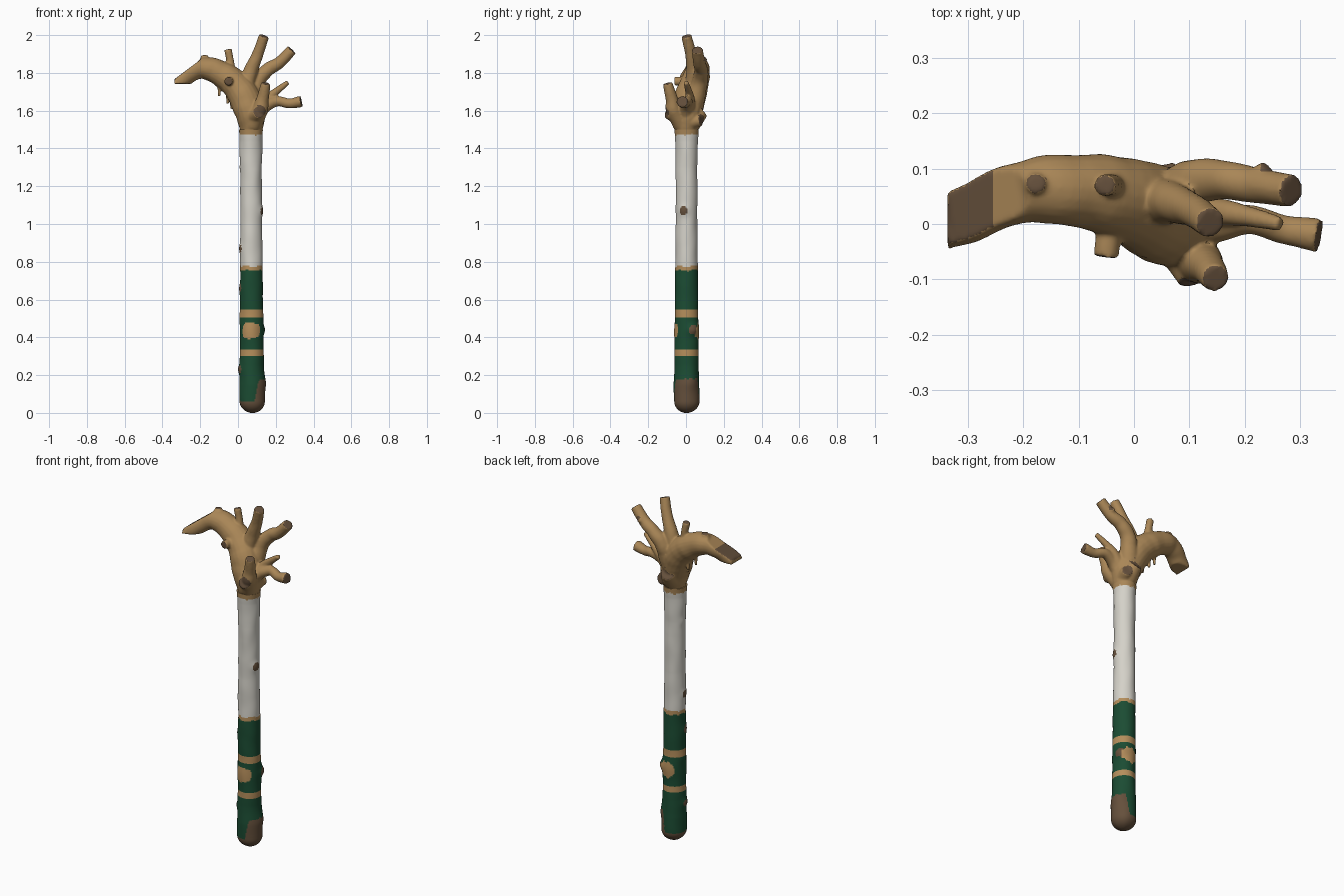
import bpy, bmesh, math, random
from mathutils import Vector, noise

if "Cube" in bpy.data.objects:
    bpy.data.objects.remove(bpy.data.objects["Cube"])

random.seed(3)


def material(name, rgb):
    m = bpy.data.materials.new(name)
    m.diffuse_color = (*rgb, 1)
    m.use_nodes = True
    m.node_tree.nodes["Principled BSDF"].inputs["Base Color"].default_value = m.diffuse_color
    return m


TAN, BROWN, WHITE, GREEN, BAND = range(5)
MATS = [material("bare wood tan", (0.40, 0.24, 0.095)),
        material("cut wood brown", (0.13, 0.08, 0.045)),
        material("white paint", (0.66, 0.64, 0.58)),
        material("green paint", (0.011, 0.072, 0.033)),
        material("band ochre", (0.46, 0.27, 0.105))]


def make_object(name, bm):
    me = bpy.data.meshes.new(name)
    bm.to_mesh(me)
    bm.free()
    ob = bpy.data.objects.new(name, me)
    bpy.context.collection.objects.link(ob)
    return ob


def finish(me):
    for m in MATS:
        me.materials.append(m)
    me.polygons.foreach_set("use_smooth", [True] * len(me.polygons))
    me.set_sharp_from_angle(angle=math.radians(45))


def lerp_table(t, table):
    for (a, va), (b, vb) in zip(table, table[1:]):
        if t <= b:
            return va + (vb - va) * max(0, (t - a) / (b - a))
    return table[-1][1]


def loft(bm, rings):
    """Skin a list of vertex rings and close both ends."""
    n = len(rings[0])
    for a, b in zip(rings, rings[1:]):
        for i in range(n):
            bm.faces.new((a[i], a[(i + 1) % n], b[(i + 1) % n], b[i]))
    bm.faces.new(rings[0][::-1])
    bm.faces.new(rings[-1])


# ---------- shaft: rounded foot, knots, painted zones ----------
# knots: angle (deg from +x), height, spot size, bump height, colour
KNOTS = [(-14, 1.07, 0.024, 0.008, BROWN), (32, 0.44, 0.024, 0.016, BROWN),
         (190, 0.87, 0.022, 0.007, BROWN), (195, 0.66, 0.022, 0.006, BROWN),
         (190, 0.23, 0.022, 0.010, BROWN), (-88, 0.435, 0.048, 0.004, BAND),
         (88, 0.43, 0.046, 0.005, BAND), (175, 1.30, 0.020, 0.004, None),
         (20, 0.16, 0.030, 0.005, None), (180, 0.50, 0.03, 0.005, None)]
RADIUS = [(0, 0.066), (0.08, 0.068), (0.15, 0.068), (0.25, 0.063), (0.5, 0.061),
          (0.75, 0.060), (1.0, 0.057), (1.3, 0.057), (1.44, 0.060), (1.52, 0.066)]
CENTRE_X = [(0, 0.077), (0.2, 0.074), (0.7, 0.071), (1.52, 0.068)]
TOP = 1.50


def knot_distance(k, ang, z):
    d = (ang - math.radians(k[0]) + math.pi) % (2 * math.pi) - math.pi
    return math.hypot(d * 0.062, z - k[1])


bm = bmesh.new()
SEG = 72
levels = [0.06 * (1 - math.cos(math.pi / 2 * i / 10)) for i in range(1, 10)]
levels += [0.06 + (TOP - 0.06) * i / 210 for i in range(211)]
rings = []
for z in levels:
    r0 = lerp_table(z, RADIUS)
    if z < 0.06:
        r0 *= math.sqrt(1 - (1 - z / 0.06) ** 2)
    ring = []
    for i in range(SEG):
        a = 2 * math.pi * i / SEG
        r = r0 + 0.003 * noise.noise((math.cos(a), math.sin(a), z * 9))
        r += sum(k[3] * math.exp(-(knot_distance(k, a, z) / k[2]) ** 2 * 0.7) for k in KNOTS)
        ring.append(bm.verts.new((lerp_table(z, CENTRE_X) + r * math.cos(a),
                                  0.003 + r * math.sin(a), z)))
    rings.append(ring)
loft(bm, rings)
for v in rings[0]:
    v.co.z = 0
bmesh.ops.recalc_face_normals(bm, faces=bm.faces)
shaft = make_object("shaft", bm)
finish(shaft.data)
for p in shaft.data.polygons:
    c = p.center
    a = math.atan2(c.y - 0.003, c.x - lerp_table(c.z, CENTRE_X))
    ragged = noise.noise((math.cos(a) * 3, math.sin(a) * 3, c.z * 6))
    z = c.z + 0.008 * ragged
    t = min(1, max(0, (math.cos(a) - 0.1) / 0.5))
    if z < 0.06 + 0.12 * t * t * (3 - 2 * t):
        col = BROWN
    elif z < 0.755:
        col = BAND if 0.302 < c.z < 0.335 or 0.508 < c.z < 0.55 else GREEN
    elif z < 0.778:
        col = BAND
    else:
        col = WHITE if z < 1.472 else TAN
    for k in KNOTS:
        if k[4] is not None and knot_distance(k, a, c.z) < k[2] * (1 + 0.35 * ragged):
            col = k[4]
    p.material_index = col

# ---------- branched head: overlapping tubes fused by a remesh ----------
bm = bmesh.new()
caps = []


def tube(points, cap=True, sides=20, steps=6):
    """Smooth tapering tube through (x, y, z, radius) points."""
    pts = [Vector(p) for p in points]
    pts = [2 * pts[0] - pts[1]] + pts + [2 * pts[-1] - pts[-2]]
    path = []
    for p0, p1, p2, p3 in zip(pts, pts[1:], pts[2:], pts[3:]):
        for s in range(steps):
            t = s / steps
            path.append(0.5 * (2 * p1 + (p2 - p0) * t + (2 * p0 - 5 * p1 + 4 * p2 - p3) * t * t
                               + (3 * p1 - p0 - 3 * p2 + p3) * t ** 3))
    path.append(pts[-2])
    rings = []
    u = None
    for i, q in enumerate(path):
        d = (path[min(i + 1, len(path) - 1)] - path[max(i - 1, 0)]).to_3d().normalized()
        u = (u - d * u.dot(d)).normalized() if u else d.orthogonal().normalized()
        w = d.cross(u)
        ring = []
        for k in range(sides):
            a = 2 * math.pi * k / sides
            o = u * math.cos(a) + w * math.sin(a)
            rad = q[3] * (1 + 0.06 * noise.noise((q.to_3d() + o * 0.03) * 22))
            ring.append(bm.verts.new(q.to_3d() + o * rad))
        rings.append(ring)
    loft(bm, rings)
    if cap:
        caps.append((path[-1].to_3d(), d, path[-1][3]))


# main beam curling left, cut off obliquely at its end
tube([(0.069, 0.003, 1.45, 0.045), (0.07, 0.003, 1.53, 0.069), (0.062, 0.006, 1.60, 0.082),
      (0.03, 0.025, 1.68, 0.083), (-0.03, 0.048, 1.755, 0.074), (-0.10, 0.06, 1.80, 0.067),
      (-0.17, 0.062, 1.825, 0.060), (-0.23, 0.05, 1.815, 0.054),
      (-0.29, 0.022, 1.775, 0.052), (-0.36, -0.005, 1.71, 0.05)], cap=False)
cut_point, cut_dir = Vector((-0.295, 0.02, 1.798)), Vector((-0.6, 0, 0.8))
bmesh.ops.bisect_plane(bm, geom=bm.verts[:] + bm.edges[:] + bm.faces[:],
                       plane_co=cut_point, plane_no=cut_dir, clear_outer=False)
end = [v for v in bm.verts if v.co.x < -0.2 and (v.co - cut_point).dot(cut_dir) > 1e-5]
far = [v for v in end]
for v in far:  # flatten the end onto the slanted cut
    v.co -= cut_dir * (v.co - cut_point).dot(cut_dir)
for v in bm.verts:  # trim the lower lip
    v.co.x = max(v.co.x, -0.337)
    if v.co.x < -0.25:
        v.co.z = max(v.co.z, 1.742)

# large branches
tube([(0.03, 0.03, 1.68, 0.05), (0.06, 0.04, 1.79, 0.040), (0.105, 0.025, 1.90, 0.030),
      (0.138, 0.002, 1.995, 0.028)])
tube([(0.07, 0.04, 1.64, 0.055), (0.10, 0.072, 1.75, 0.043), (0.155, 0.08, 1.815, 0.036),
      (0.22, 0.07, 1.855, 0.032), (0.285, 0.06, 1.922, 0.029)])
tube([(0.08, 0.0, 1.56, 0.05), (0.145, 0.0, 1.625, 0.035), (0.21, 0.008, 1.65, 0.027),
      (0.27, -0.01, 1.638, 0.026), (0.335, -0.02, 1.648, 0.031)])
tube([(0.10, 0.01, 1.58, 0.04), (0.155, 0.02, 1.66, 0.026), (0.20, 0.015, 1.70, 0.020),
      (0.265, 0.0, 1.75, 0.013)], cap=False)
tube([(0.08, -0.02, 1.53, 0.05), (0.115, -0.065, 1.60, 0.042), (0.13, -0.075, 1.66, 0.033),
      (0.147, -0.098, 1.745, 0.025)])
# short stubs and knots
for stub in ([(-0.04, 0.06, 1.78, 0.03), (-0.04, 0.07, 1.85, 0.021), (-0.053, 0.07, 1.925, 0.020)],
             [(-0.03, 0.03, 1.74, 0.034), (-0.045, -0.02, 1.755, 0.024), (-0.05, -0.06, 1.755, 0.023)],
             [(-0.175, 0.065, 1.83, 0.025), (-0.178, 0.074, 1.893, 0.019)],
             [(0.08, -0.02, 1.56, 0.05), (0.112, -0.10, 1.592, 0.032)],
             [(0.09, 0.02, 1.54, 0.05), (0.115, 0.08, 1.548, 0.027)],
             [(0.07, 0.03, 1.55, 0.06), (0.06, 0.085, 1.60, 0.04)],
             [(0.21, 0.075, 1.85, 0.02), (0.24, 0.102, 1.875, 0.014)]):
    tube(stub)
# thin drips under the beam
for x, y, z in ((-0.10, 0.05, 1.675), (-0.035, 0.03, 1.61), (-0.055, 0.06, 1.635)):
    tube([(x, y, z + 0.10, 0.012), (x, y, z, 0.007)], cap=False)

bmesh.ops.recalc_face_normals(bm, faces=bm.faces)
raw = make_object("head_raw", bm)
remesh = raw.modifiers.new("fuse", 'REMESH')
remesh.mode = 'VOXEL'
remesh.voxel_size = 0.0055
smooth = raw.modifiers.new("soften", 'SMOOTH')
smooth.factor, smooth.iterations = 0.5, 5
bpy.context.view_layer.update()
me = bpy.data.meshes.new_from_object(raw.evaluated_get(bpy.context.evaluated_depsgraph_get()))
bpy.data.objects.remove(raw)
me.name = "branched_head"
head = bpy.data.objects.new("branched_head", me)
bpy.context.collection.objects.link(head)
me.materials.clear()
finish(me)
# brown cut ends, tan everywhere else
for p in me.polygons:
    c, n = p.center, p.normal
    cut = c.x < -0.255 and n.dot(cut_dir) > 0.8 and abs((c - cut_point).dot(cut_dir)) < 0.012
    for tip, d, r in caps:
        cut = cut or ((c - tip).length < r * 1.2 and n.dot(d) > 0.6)
    p.material_index = BROWN if cut else TAN
